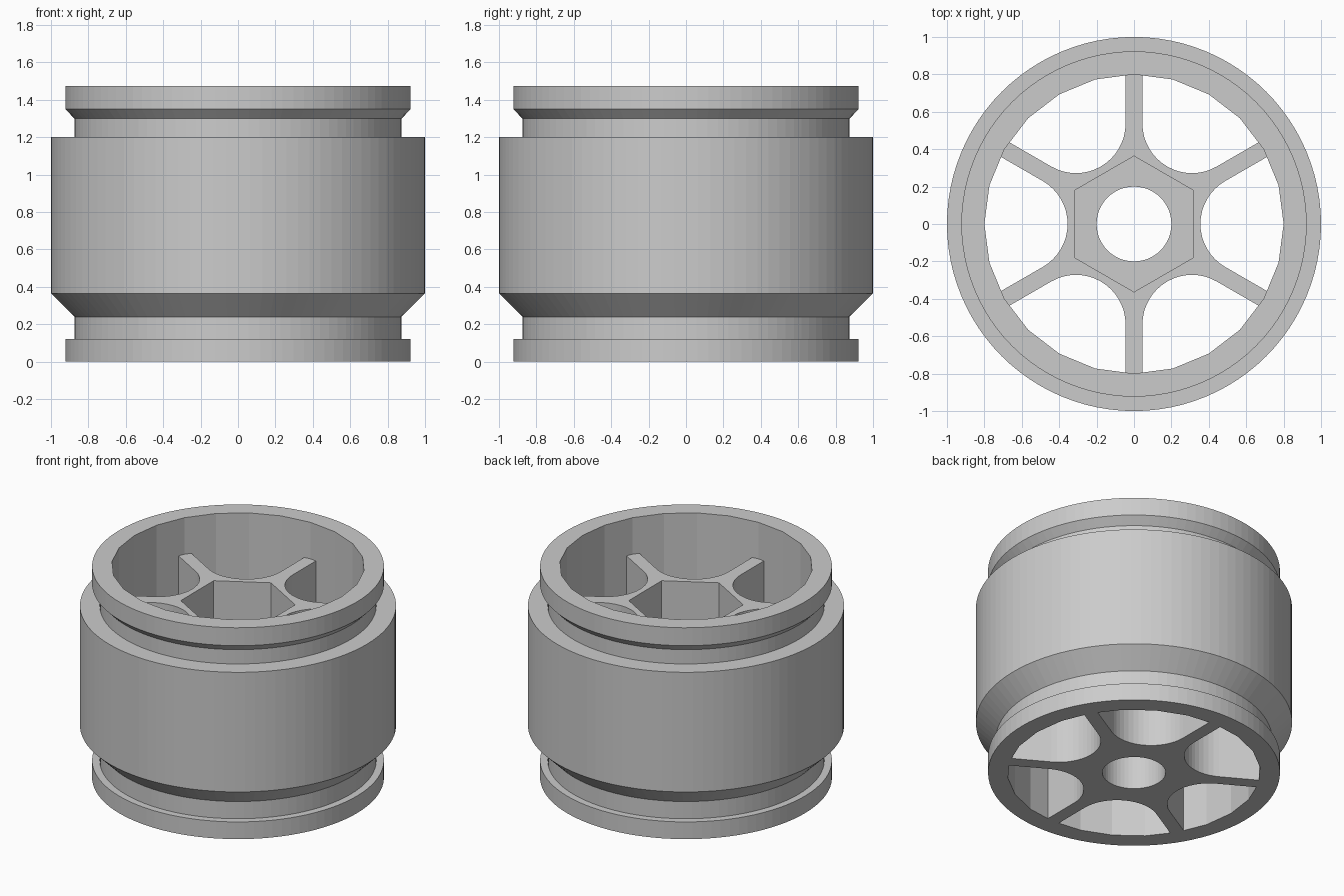
import bpy, bmesh
from math import sin, cos, pi, radians

cube = bpy.data.objects.get("Cube")
if cube:
    bpy.data.objects.remove(cube, do_unlink=True)

grey = bpy.data.materials.new("light_grey")
grey.use_nodes = True
grey.diffuse_color = (0.6, 0.6, 0.6, 1)
grey.node_tree.nodes["Principled BSDF"].inputs["Base Color"].default_value = (0.6, 0.6, 0.6, 1)


def circle(radius, count):
    """Points around a circle, the first one on +y."""
    return [(radius * sin(2 * pi * i / count), radius * cos(2 * pi * i / count))
            for i in range(count)]


def loft(name, rings):
    """Closed solid through a stack of (outline, height) rings."""
    bm = bmesh.new()
    loops = [[bm.verts.new((x, y, z)) for x, y in pts] for pts, z in rings]
    for low, high in zip(loops, loops[1:]):
        n = len(low)
        for i in range(n):
            j = (i + 1) % n
            bm.faces.new((low[i], low[j], high[j], high[i]))
    bm.faces.new(loops[0])
    bm.faces.new(loops[-1])
    bmesh.ops.recalc_face_normals(bm, faces=bm.faces)
    mesh = bpy.data.meshes.new(name)
    bm.to_mesh(mesh)
    bm.free()
    mesh.materials.append(grey)
    obj = bpy.data.objects.new(name, mesh)
    bpy.context.collection.objects.link(obj)
    return obj


def cut(obj, outline, bottom, top):
    """Subtract a prism and remove the cutter."""
    cutter = loft("cutter", [(outline, bottom), (outline, top)])
    cutter.hide_render = True
    mod = obj.modifiers.new("cut", 'BOOLEAN')
    mod.operation = 'DIFFERENCE'
    mod.solver = 'EXACT'
    mod.object = cutter
    bpy.context.view_layer.objects.active = obj
    bpy.ops.object.modifier_apply(modifier=mod.name)
    bpy.data.objects.remove(cutter, do_unlink=True)


# Rim: grooved, flanged drum with a faceted inner wall
HEIGHT = 1.475
profile = [(0.923, 0), (0.923, 0.12), (0.875, 0.12), (0.875, 0.24), (1, 0.365),
           (1, 1.2), (0.875, 1.2), (0.875, 1.3), (0.923, 1.35), (0.923, HEIGHT)]
rim = loft("rim", [(circle(r, 96), z) for r, z in profile])
cut(rim, circle(0.8, 24), -0.2, HEIGHT + 0.2)

# Spoked hub: six spokes joined by round pocket ends
HALF = 0.045          # half the spoke width
CENTRE = 0.62         # distance of each pocket arc from the axis
ARC = CENTRE / 2 - HALF
STEPS = 16
outline = []
for k in range(6):
    a = radians(60 * k)
    pocket = []
    for i in range(STEPS + 1):
        t = radians(240 - 120 * i / STEPS)
        pocket.append((CENTRE + ARC * cos(t), ARC * sin(t)))
    # end of the following spoke, which points 30 degrees onward
    s = radians(30)
    for side in (-HALF, HALF):
        pocket.append((0.8 * cos(s) - side * sin(s), 0.8 * sin(s) + side * cos(s)))
    outline += [(x * cos(a) - y * sin(a), x * sin(a) + y * cos(a)) for x, y in pocket]
hub = loft("spoked_hub", [(outline, 0), (outline, 1.22)])

# Round bore and hexagonal socket
cut(hub, circle(0.2, 48), -0.2, 1.5)
cut(hub, circle(0.363, 6), 0.6, 1.5)
